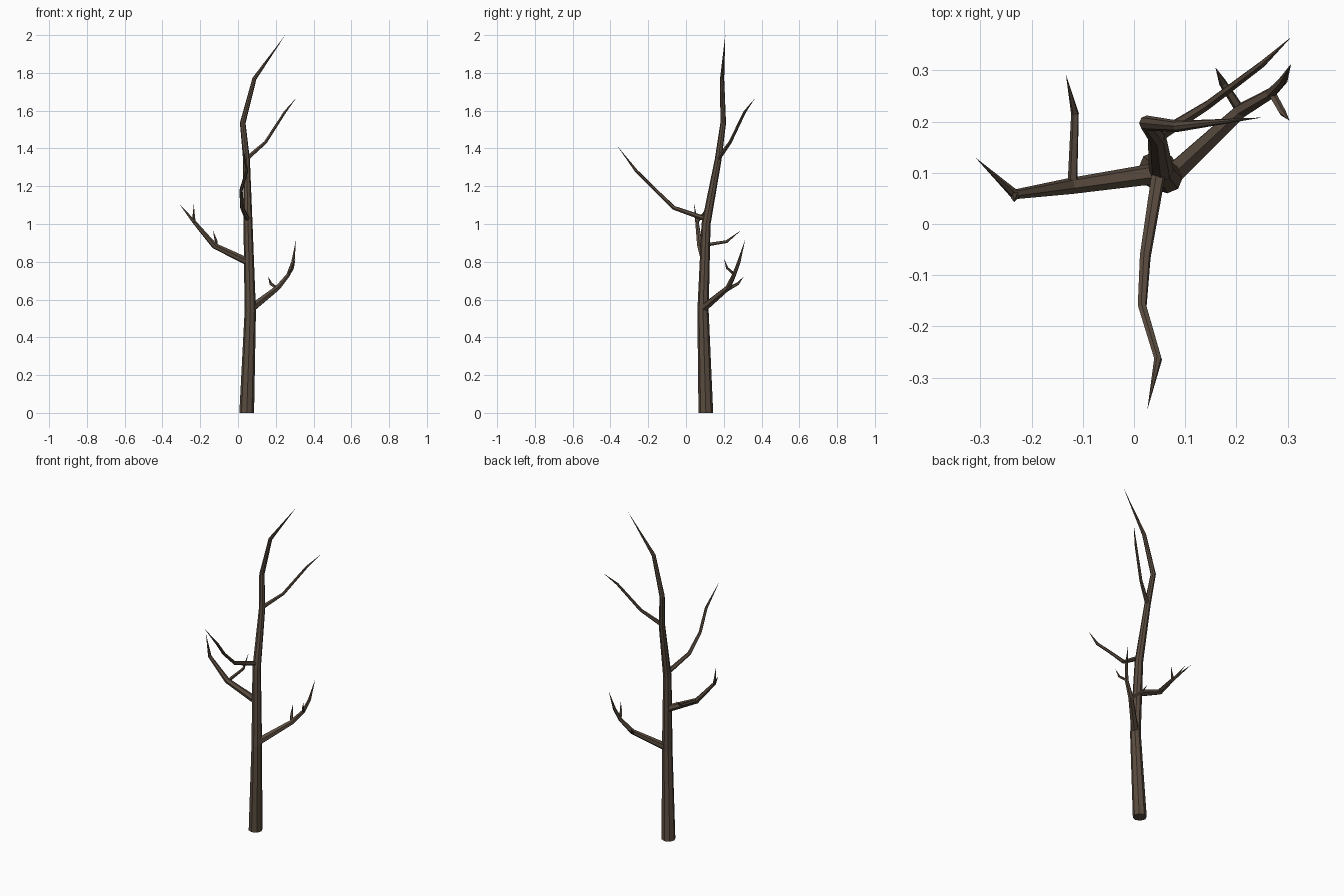
import bpy, bmesh, math
from mathutils import Vector

if "Cube" in bpy.data.objects:
    bpy.data.objects.remove(bpy.data.objects["Cube"])

bark = bpy.data.materials.new("dark brown bark")
bark.diffuse_color = (0.105, 0.074, 0.052, 1)
bark.use_nodes = True
bark.node_tree.nodes["Principled BSDF"].inputs["Base Color"].default_value = bark.diffuse_color


def limb(name, sides, path):
    """Faceted tapering tube through (x, y, z, radius) points; the last point is a sharp tip."""
    pts = [Vector(p[:3]) for p in path]
    bm = bmesh.new()
    rings = []
    d = (pts[1] - pts[0]).normalized()
    if d.z > 0.95:
        d = Vector((0, 0, 1))          # level foot for the trunk
    u = d.orthogonal().normalized()
    for i, p in enumerate(pts[:-1]):
        if i:
            new = ((p - pts[i - 1]).normalized() + (pts[i + 1] - p).normalized()).normalized()
            u = d.rotation_difference(new) @ u
            d = new
        v = d.cross(u)
        r = path[i][3]
        rings.append([bm.verts.new(p + r * (math.cos(a) * u + math.sin(a) * v))
                      for a in (2 * math.pi * k / sides for k in range(sides))])
    tip = bm.verts.new(pts[-1])
    for k in range(sides):
        n = (k + 1) % sides
        for a, b in zip(rings, rings[1:]):
            bm.faces.new((a[k], a[n], b[n], b[k]))
        bm.faces.new((rings[-1][k], rings[-1][n], tip))
    bm.faces.new(rings[0][::-1])
    bmesh.ops.recalc_face_normals(bm, faces=bm.faces)
    mesh = bpy.data.meshes.new(name)
    bm.to_mesh(mesh)
    bm.free()
    mesh.materials.append(bark)
    bpy.context.collection.objects.link(bpy.data.objects.new(name, mesh))


# Trunk
limb("trunk", 8, [(.046, .105, 0, .039), (.065, .09, .54, .030), (.053, .106, 1.0, .024),
                  (.045, .17, 1.34, .018), (.025, .197, 1.535, .015),
                  (.087, .191, 1.77, .011), (.25, .208, 2.0, 0)])

# Low right branch and its twigs
limb("low_right_branch", 6, [(.066, .088, .55, .023), (.21, .222, .662, .015),
                             (.267, .255, .732, .011), (.291, .28, .80, .009), (.307, .313, .917, 0)])
limb("low_right_twig_back", 5, [(.208, .222, .655, .010), (.174, .275, .684, .008), (.159, .306, .722, 0)])
limb("low_right_twig_front", 5, [(.268, .257, .732, .008), (.290, .218, .766, .007), (.304, .202, .815, 0)])

# Left branch and its twigs
limb("left_branch", 6, [(.052, .10, .80, .021), (-.125, .074, .885, .016),
                        (-.233, .058, 1.012, .010), (-.31, .13, 1.105, 0)])
limb("left_twig_back", 5, [(-.12, .075, .885, .010), (-.115, .215, .907, .008), (-.133, .292, .967, 0)])
limb("left_twig_up", 5, [(-.23, .058, 1.005, .008), (-.234, .052, 1.04, .007), (-.234, .043, 1.105, 0)])

# Front branch
limb("front_branch", 6, [(.05, .11, 1.025, .014), (.022, -.063, 1.085, .011), (.016, -.16, 1.178, .009),
                         (.047, -.264, 1.282, .008), (.026, -.363, 1.412, 0)])

# Upper back branch
limb("upper_back_branch", 6, [(.045, .17, 1.345, .013), (.145, .233, 1.432, .009),
                              (.25, .312, 1.595, .007), (.308, .366, 1.667, 0)])
